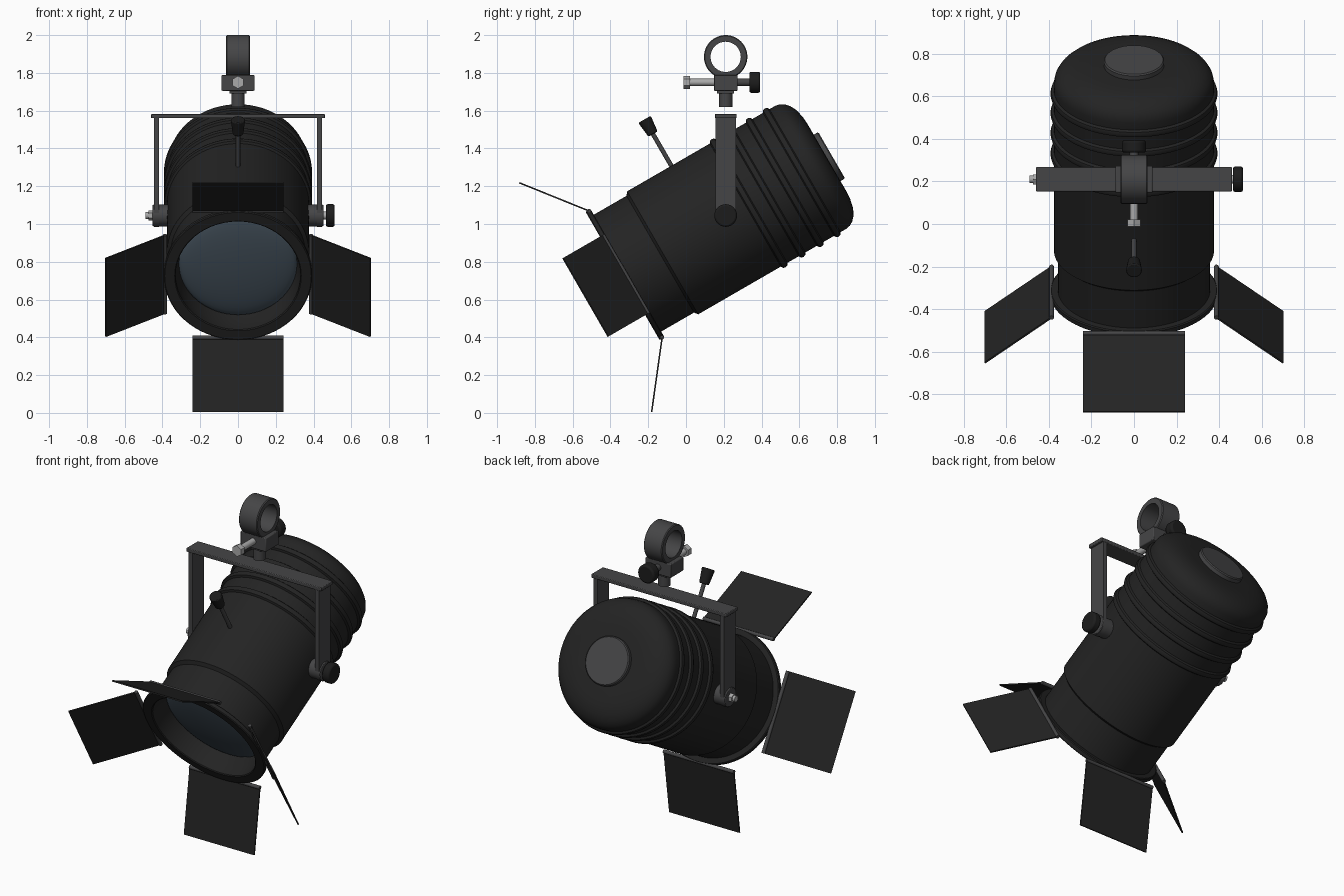
import bpy, bmesh
from math import radians, sin, cos, pi
from mathutils import Matrix, Vector

if "Cube" in bpy.data.objects:
    bpy.data.objects.remove(bpy.data.objects["Cube"])

PIVOT = Vector((0, 0.21, 1.04))
# lamp frame: local +z runs to the back of the housing, local -y is its upper side
LAMP = Matrix.Translation(PIVOT) @ Matrix.Rotation(radians(-60), 4, 'X')


def mat(name, *c):
    m = bpy.data.materials.new(name)
    m.diffuse_color = (*c, 1)
    m.use_nodes = True
    m.node_tree.nodes["Principled BSDF"].inputs["Base Color"].default_value = m.diffuse_color
    return m


BLACK = mat("black_paint", 0.017, 0.017, 0.017)
DARK = mat("knob_black", 0.012, 0.012, 0.012)
GREY = mat("dark_metal", 0.06, 0.06, 0.062)
STEEL = mat("bolt_steel", 0.4, 0.4, 0.4)
GLASS = mat("lens_glass", 0.06, 0.085, 0.11)


def finish(name, bm, material, matrix=Matrix(), bevel=0):
    bmesh.ops.recalc_face_normals(bm, faces=bm.faces)
    me = bpy.data.meshes.new(name)
    bm.to_mesh(me)
    bm.free()
    me.transform(matrix)
    me.materials.append(material)
    ob = bpy.data.objects.new(name, me)
    bpy.context.collection.objects.link(ob)
    bpy.ops.object.select_all(action='DESELECT')
    bpy.context.view_layer.objects.active = ob
    ob.select_set(True)
    bpy.ops.object.shade_smooth_by_angle(angle=radians(35))
    if bevel:
        b = ob.modifiers.new("bevel", 'BEVEL')
        b.width, b.segments = bevel, 2
    return ob


def lathe(name, profile, material, matrix, n=64, closed=False):
    """Spin (radius, z) points round local z."""
    bm = bmesh.new()
    vs = [bm.verts.new((r, 0, z)) for r, z in profile]
    pairs = list(zip(vs, vs[1:])) + ([(vs[-1], vs[0])] if closed else [])
    es = [bm.edges.new(p) for p in pairs]
    bmesh.ops.spin(bm, geom=vs + es, cent=(0, 0, 0), axis=(0, 0, 1), angle=2 * pi, steps=n)
    bmesh.ops.remove_doubles(bm, verts=bm.verts, dist=1e-5)
    return finish(name, bm, material, matrix)


def rod(name, a, b, r, material, matrix=Matrix(), n=24, r2=None, bevel=0):
    """Cylinder from point a to point b."""
    a, b = Vector(a), Vector(b)
    d = b - a
    bm = bmesh.new()
    bmesh.ops.create_cone(bm, cap_ends=True, segments=n, radius1=r,
                          radius2=r if r2 is None else r2, depth=d.length)
    m = Matrix.Translation((a + b) / 2) @ d.to_track_quat('Z', 'Y').to_matrix().to_4x4()
    return finish(name, bm, material, matrix @ m, bevel)


def box(name, lo, hi, material, matrix=Matrix(), bevel=0):
    lo, hi = Vector(lo), Vector(hi)
    bm = bmesh.new()
    bmesh.ops.create_cube(bm, size=1)
    m = Matrix.Translation((lo + hi) / 2) @ Matrix.Diagonal((*(hi - lo), 1))
    bm.transform(m)
    return finish(name, bm, material, matrix, bevel)


# housing: lens recess, front rim, stepped barrel, cooling ribs, domed back
prof = [(0, -0.48), (0.31, -0.49), (0.33, -0.56), (0.33, -0.625), (0.335, -0.63), (0.388, -0.63),
        (0.393, -0.625), (0.393, -0.605), (0.388, -0.6), (0.357, -0.6), (0.357, -0.40), (0.376, -0.385)]
for s in (0.14, 0.25, 0.36, 0.465):
    prof += [(0.376, s - 0.02), (0.388, s - 0.013), (0.392, s), (0.388, s + 0.013), (0.376, s + 0.02)]
prof += [(0.376, 0.52), (0.371, 0.545), (0.358, 0.567), (0.335, 0.588), (0.30, 0.606),
         (0.25, 0.617), (0.20, 0.62), (0, 0.62)]
lathe("housing", prof, BLACK, LAMP, 96)
lathe("back_cap", [(0, 0.61), (0.142, 0.61), (0.142, 0.642), (0.136, 0.648), (0, 0.648)], GREY, LAMP)

# domed lens
dome = [(0.312 * sin(a), -0.50 - 0.05 * cos(a)) for a in [i * pi / 20 for i in range(11)]]
lathe("lens", dome, GLASS, LAMP)

# four barn doors opened outwards, with hinge rods
for i, side in enumerate(("top", "left", "bottom", "right")):
    m = LAMP @ Matrix.Rotation(i * pi / 2, 4, 'Z') @ Matrix.Translation((0, -0.387, -0.612))
    rod(side + "_door_hinge", (-0.24, 0, 0), (0.24, 0, 0), 0.011, GREY, m, 12)
    box(side + "_barn_door", (-0.24, -0.398, -0.004), (0.24, 0, 0.004), BLACK,
        m @ Matrix.Rotation(radians(38), 4, 'X'))

# focus handle on top of the barrel
rod("focus_handle_stem", (0, -0.36, -0.115), (0, -0.59, -0.115), 0.012, GREY, LAMP, 16)
rod("focus_handle_knob", (0, -0.57, -0.115), (0, -0.66, -0.115), 0.028, DARK, LAMP, 24, 0.038, 0.006)

# yoke arms: straps with rounded lower ends, plus pivot hubs
for sx, side in ((1, "right"), (-1, "left")):
    bm = bmesh.new()
    pts = [(0.055, 1.565)] + [(0.055 * cos(a), 1.04 - 0.055 * sin(a))
                              for a in [k * pi / 16 for k in range(17)]] + [(-0.055, 1.565)]
    f = bm.faces.new([bm.verts.new((sx * 0.418, 0.21 + y, z)) for y, z in pts])
    ext = bmesh.ops.extrude_face_region(bm, geom=[f])
    bmesh.ops.translate(bm, vec=(sx * 0.027, 0, 0),
                        verts=[v for v in ext['geom'] if isinstance(v, bmesh.types.BMVert)])
    finish(side + "_yoke_arm", bm, GREY)
    rod(side + "_pivot_hub", (sx * 0.36, 0.21, 1.045), (sx * 0.452, 0.21, 1.045), 0.057, GREY, n=40, bevel=0.004)
box("yoke_crossbar", (-0.46, 0.153, 1.56), (0.46, 0.267, 1.583), GREY, bevel=0.004)

# tilt lock: knob on the right, bolt on the left
rod("tilt_knob_shaft", (0.44, 0.21, 1.045), (0.48, 0.21, 1.045), 0.02, STEEL)
rod("tilt_knob", (0.465, 0.21, 1.045), (0.512, 0.21, 1.045), 0.06, DARK, n=32, bevel=0.01)
rod("tilt_bolt", (-0.44, 0.21, 1.045), (-0.49, 0.21, 1.045), 0.018, STEEL)
rod("tilt_nut", (-0.452, 0.21, 1.045), (-0.475, 0.21, 1.045), 0.027, STEEL, n=6)

# hanging clamp: ring, block and stem
ring_m = Matrix.Translation((0, 0.21, 1.885)) @ Matrix.Rotation(pi / 2, 4, 'Y')
lathe("clamp_ring", [(0.08, -0.063), (0.11, -0.063), (0.115, -0.058), (0.115, 0.058),
                     (0.11, 0.063), (0.08, 0.063)], GREY, ring_m, 64, True)
box("clamp_block", (-0.087, 0.147, 1.705), (0.087, 0.273, 1.79), GREY, bevel=0.005)
box("clamp_neck", (-0.045, 0.165, 1.69), (0.045, 0.255, 1.71), GREY)
rod("clamp_stem", (0, 0.21, 1.62), (0, 0.21, 1.70), 0.035, GREY, n=32)

# clamp bolt at the front, hand knob at the back
rod("clamp_bolt", (0, 0.01, 1.75), (0, 0.16, 1.75), 0.019, STEEL)
rod("clamp_bolt_head", (0, -0.012, 1.75), (0, 0.022, 1.75), 0.034, STEEL, n=6)
rod("clamp_knob_shaft", (0, 0.26, 1.75), (0, 0.35, 1.75), 0.02, GREY)
rod("clamp_knob", (0, 0.335, 1.75), (0, 0.393, 1.75), 0.056, DARK, n=32, bevel=0.01)
